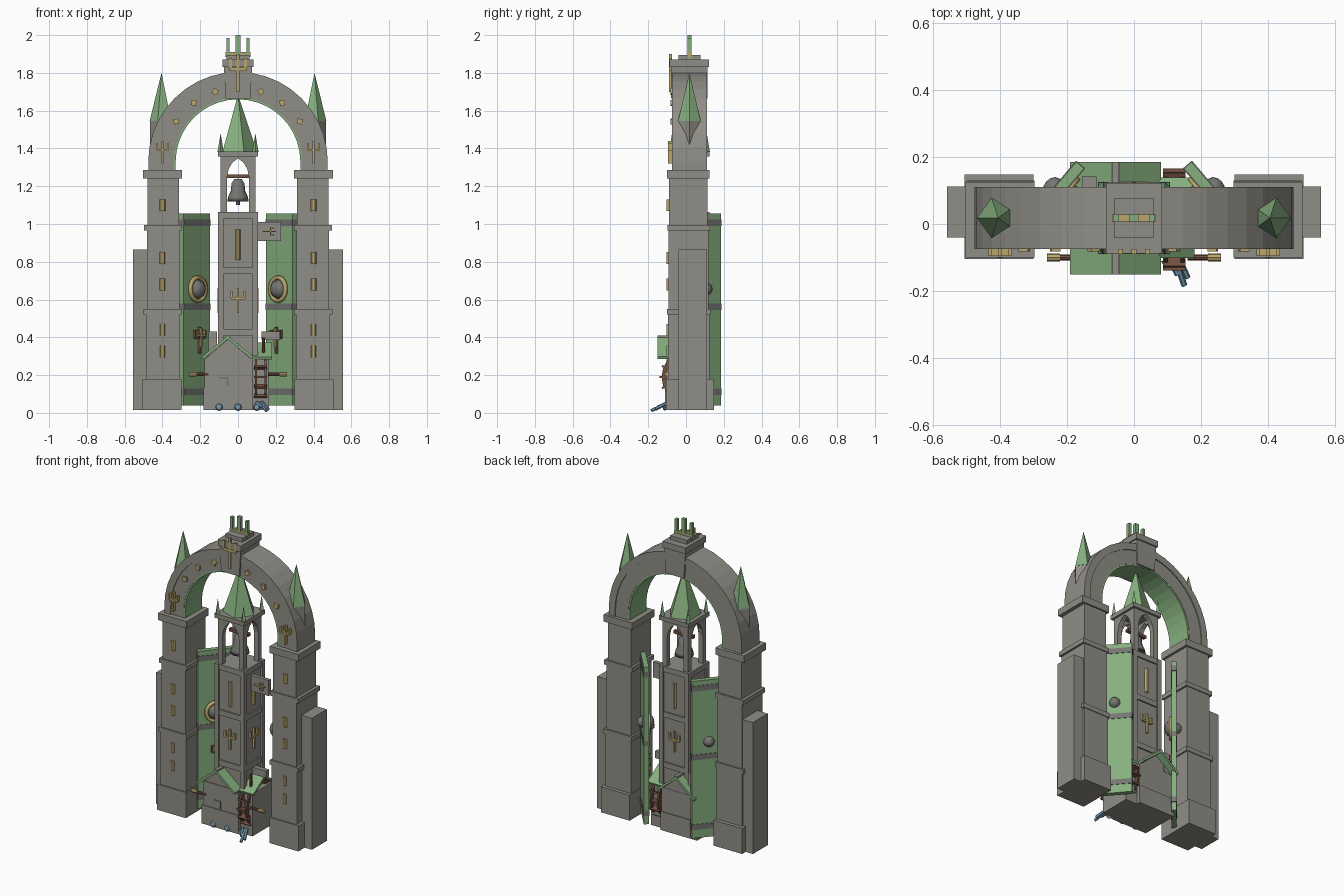
import bpy, bmesh
from math import pi, sin, cos, radians
from mathutils import Matrix, Vector

if "Cube" in bpy.data.objects:
    bpy.data.objects.remove(bpy.data.objects["Cube"])


def material(name, *rgb):
    m = bpy.data.materials.new(name)
    m.use_nodes = True
    m.diffuse_color = (*rgb, 1)
    m.node_tree.nodes["Principled BSDF"].inputs["Base Color"].default_value = (*rgb, 1)
    return m


STONE = material("stone", .28, .27, .24)
DARK = material("dark stone", .18, .18, .17)
GREEN = material("copper green", .24, .43, .21)
GOLD = material("old gold", .5, .38, .15)
BROWN = material("brown wood", .17, .08, .05)
BLUE = material("water blue", .2, .36, .48)

ID = Matrix.Identity(4)
MIRROR = Matrix.Scale(-1, 4, Vector((1, 0, 0)))
SIDES = (("right", ID), ("left", MIRROR))
CY = .018  # depth centre of the whole gate


def at(x, y, z):
    return Matrix.Translation((x, y, z))


def turn(deg, axis="Z"):
    return Matrix.Rotation(radians(deg), 4, axis)


def finish(name, mat, bm, M=ID):
    bm.transform(M)
    bmesh.ops.recalc_face_normals(bm, faces=bm.faces)
    me = bpy.data.meshes.new(name)
    bm.to_mesh(me)
    bm.free()
    me.materials.append(mat)
    ob = bpy.data.objects.new(name, me)
    bpy.context.collection.objects.link(ob)
    return ob


def boxes(name, mat, spans, M=ID):
    """Axis-aligned boxes, each (x0, x1, y0, y1, z0, z1)."""
    bm = bmesh.new()
    for x0, x1, y0, y1, z0, z1 in spans:
        T = at((x0 + x1) / 2, (y0 + y1) / 2, (z0 + z1) / 2)
        bmesh.ops.create_cube(bm, size=1, matrix=T @ Matrix.Diagonal((x1 - x0, y1 - y0, z1 - z0, 1)))
    return finish(name, mat, bm, M)


def prism(name, mat, pts, y0, y1, M=ID):
    """Outline in x and z, extruded along y."""
    bm = bmesh.new()
    f = bm.faces.new([bm.verts.new((x, y0, z)) for x, z in pts])
    out = bmesh.ops.extrude_face_region(bm, geom=[f])["geom"]
    bmesh.ops.translate(bm, vec=(0, y1 - y0, 0), verts=[v for v in out if isinstance(v, bmesh.types.BMVert)])
    return finish(name, mat, bm, M)


def lathe(name, mat, profile, segs, M=ID, smooth=False):
    bm = bmesh.new()
    vs = [bm.verts.new((r, 0, z)) for r, z in profile]
    es = [bm.edges.new(p) for p in zip(vs, vs[1:])]
    bmesh.ops.spin(bm, geom=vs + es, axis=(0, 0, 1), cent=(0, 0, 0), angle=2 * pi, steps=segs)
    bmesh.ops.remove_doubles(bm, verts=bm.verts, dist=1e-5)
    ob = finish(name, mat, bm, M)
    for p in ob.data.polygons:
        p.use_smooth = smooth
    return ob


def rod(name, mat, a, b, r, segs=8):
    a, b = Vector(a), Vector(b)
    R = (b - a).to_track_quat("Z", "Y").to_matrix().to_4x4()
    L = (b - a).length
    return lathe(name, mat, [(0, 0), (r, 0), (r, L), (0, L)], segs, Matrix.Translation(a) @ R)


def trident(name, M, h, w, mat=GOLD, t=.014):
    s = w * .09
    prongs = [(x - s, x + s, -t, 0, h * .08, top) for x, top in ((-w / 2, h * .38), (w / 2, h * .38))]
    boxes(name, mat, [(-s, s, -t, 0, -h / 2, h / 2), (-w / 2, w / 2, -t, 0, h * .05, h * .14)] + prongs, M)


def slit(name, M, w, h):
    """Long gold inlay with chamfered sides."""
    prism(name, GOLD, [(-w / 2, 0), (-w / 4, -.012), (w / 4, -.012), (w / 2, 0)], -h / 2, h / 2,
          M @ Matrix(((1, 0, 0, 0), (0, 0, 1, 0), (0, 1, 0, 0), (0, 0, 0, 1))))


def arc(r, z=1.33, n=20):
    return [(r * cos(pi * i / n), z + r * sin(pi * i / n)) for i in range(n + 1)]


def ring(name, mat, r0, r1, y0, y1, foot=1.28):
    """Stilted arch between two radii."""
    pts = [(r1, foot)] + arc(r1) + [(-r1, foot), (-r0, foot)] + arc(r0)[::-1] + [(r0, foot)]
    return prism(name, mat, pts, y0, y1)


# Arch with a raised outer course and a copper lining
ring("arch_ring", STONE, .34, .43, -.068, .104)
ring("arch_outer_course", STONE, .43, .475, -.074, .11)
ring("arch_lining", GREEN, .33, .34, -.066, .102)

# Piers, buttresses, pinnacles and doors on both sides
for side, S in SIDES:
    boxes(side + "_pier", STONE, [
        (.3, .505, -.105, .148, .015, .18), (.307, .487, -.095, .125, .18, .53),
        (.297, .5, -.1, .13, .52, .55), (.31, .483, -.092, .12, .55, .98),
        (.297, .497, -.098, .126, .965, .995), (.313, .478, -.09, .115, .99, 1.24),
        (.297, .502, -.1, .125, 1.24, 1.285)], S)
    boxes(side + "_buttress", STONE, [(.47, .557, -.04, .112, .015, .865)], S)
    P = S @ at(.405, CY, 0)
    lathe(side + "_pinnacle_post", STONE, [(.061, 1.29), (.061, 1.545), (0, 1.545)], 5, P)
    lathe(side + "_pinnacle", GREEN, [(0, 1.545), (.063, 1.545), (0, 1.8)], 5, P)
    for z in (1.1, .82, .68, .44, .325):
        slit(side + "_pier_inlay", S @ at(.4, -.09, z), .032, .062)
    trident(side + "_arch_trident", S @ at(.4, -.074, 1.38), .12, .058, t=.022)
    for deg in (33, 53, 72):
        a = radians(deg)
        boxes(side + "_arch_stud", GOLD, [(-.014, .014, -.012, .004, -.014, .014)],
              S @ at(.39 * cos(a), -.07, 1.33 + .39 * sin(a)) @ turn(45 - deg, "Y"))

    # Open door leaf swung backwards, built on the left of the view then mirrored
    D = S @ MIRROR @ at(-.3, .012, 0) @ turn(49.5)
    boxes(side + "_door", GREEN, [(0, .215, -.015, .015, .04, 1.055)], D)
    boxes(side + "_door_bands", DARK, [(-.001, .217, -.018, .018, z, z + .034) for z in (.095, .545, .99)], D)
    W = D @ at(.112, -.015, .655) @ turn(90, "X")
    lathe(side + "_door_ring", GOLD, [(.05, 0), (.073, 0), (.07, .014), (.053, .014), (.05, 0)], 24, W, True)
    lathe(side + "_door_boss", DARK, [(.05, 0), (.044, .022), (.025, .036), (0, .042)], 12, W, True)
    lathe(side + "_door_back_boss", DARK, [(.034, 0), (.028, .018), (.014, .028), (0, .03)], 10,
          D @ at(.112, .015, .655) @ turn(-90, "X"), True)
    trident(side + "_door_trident", D @ at(.125, -.015, .385), .14, .075, BROWN)
    trident(side + "_door_trident_face", D @ at(.125, -.022, .4), .1, .06)

# Keystone and crown
prism("keystone", STONE, [(-.065, 1.665), (.065, 1.665), (.075, 1.83), (-.075, 1.83)], -.08, .114)
boxes("keystone_cap", STONE, [(-.083, .083, -.088, .122, 1.83, 1.87), (-.06, .06, -.04, .076, 1.86, 1.895)])
trident("keystone_trident", at(0, -.075, 1.8), .2, .08)
boxes("crown_bar", GOLD, [(-.065, .065, .008, .028, 1.885, 1.91)])
boxes("crown_prongs", GREEN, [(x - w, x + w, CY - .011, CY + .011, 1.87, top)
                              for x, w, top in ((-.053, .009, 1.985), (0, .013, 2.0), (.053, .009, 1.985))])

# Bell tower: core, corner posts and rails
T = at(0, CY, 0)
boxes("tower_core", STONE, [(-.095, .095, -.095, .095, .1, 1.05)], T)
boxes("tower_rails", STONE, [(-.104, .104, -.104, .104, z, z + .035) for z in (.41, .735, 1.028)], T)
boxes("tower_posts", STONE, [(x - .015, x + .015, y - .015, y + .015, .1, 1.063)
                             for x in (-.092, .092) for y in (-.092, .092)], T)
belfry = [(-.092, 1.06), (-.092, 1.36), (.092, 1.36), (.092, 1.06), (.058, 1.06), (.058, 1.25),
          (.05, 1.29), (.03, 1.325), (0, 1.347), (-.03, 1.325), (-.05, 1.29), (-.058, 1.25), (-.058, 1.06)]
for i, face in enumerate(("front", "left", "back", "right")):
    F = T @ turn(90 * i)
    prism(face + "_belfry_arch", STONE, belfry, -.092, -.062, F)
    slit(face + "_tower_inlay", F @ at(0, -.095, .89), .024, .16)
    trident(face + "_tower_trident", F @ at(0, -.094, .595), .13, .068)
    lathe(face + "_corner_spirelet", GREEN, [(0, 1.38), (.017, 1.38), (0, 1.48)], 4, F @ at(-.092, -.092, 0))
boxes("tower_cornice", STONE, [(-.106, .106, -.106, .106, 1.357, 1.385)], T)
lathe("tower_spire", GREEN, [(0, 1.385), (.1, 1.385), (0, 1.685)], 5, T)
lathe("bell", DARK, [(0, 1.14), (.045, 1.13), (.057, 1.12), (.052, 1.145), (.038, 1.175), (.034, 1.215),
                     (.02, 1.237), (0, 1.24)], 16, T, True)
rod("bell_clapper", DARK, (0, CY, 1.1), (0, CY, 1.14), .011)
boxes("bell_beam", BROWN, [(-.07, .07, -.012, .012, 1.243, 1.262)], T)

# Hanging sign beside the tower
boxes("sign_board", STONE, [(.1, .228, -.012, .012, .91, 1.01)])
trident("sign_trident", at(.165, -.012, .96) @ turn(90, "Y"), .07, .04)

# House at the tower foot, with slab roofs
boxes("house_walls", STONE, [(-.183, .08, -.11, .148, .015, .135), (-.178, .076, -.104, .142, .13, .29)])
boxes("house_door_frame", DARK, [(-.1, -.05, -.107, -.1, .18, .19), (-.06, -.05, -.107, -.1, .14, .19)])
prism("house_gable", STONE, [(-.175, .285), (.07, .285), (-.053, .39)], -.1, .14)
for s in (-1, 1):
    prism("house_roof_slope", GREEN, [(-.055, .39), (-.055, .408), (-.055 + s * .136, .298), (-.055 + s * .13, .284)],
          -.15, .185)
boxes("house_ridge", STONE, [(-.066, -.044, -.15, .185, .398, .41)])
boxes("house_chimney", STONE, [(-.155, -.112, .105, .142, .3, .432)])

# Mill annex with its roof ridge across
boxes("mill_walls", STONE, [(.07, .165, -.088, .122, .015, .29)])
for s in (-1, 1):
    prism("mill_roof_slope", GREEN, [(0, .355), (0, .372), (s * .12, .296), (s * .115, .283)], -.18, -.075,
          at(0, CY, 0) @ turn(90))
boxes("mill_beam", STONE, [(.125, .222, -.03, 0, .385, .43)])
rod("mill_post", BROWN, (.135, -.06, .29), (.135, -.06, .4), .008)

# Water wheel running through the annex
wheel = at(.12, .013, .19) @ turn(90, "Y")
for x in (-.025, .025):
    lathe("wheel_rim", BROWN, [(.12, x - .006), (.142, x - .006), (.142, x + .006), (.12, x + .006), (.12, x - .006)],
          20, wheel)
for i in range(16):
    boxes("wheel_paddle", BROWN, [(.115, .152, -.005, .005, -.034, .034)], wheel @ turn(22.5 * i))
for s, x in ((-1, .155), (1, .16)):
    rod("side_spindle", BROWN, (s * x, -.1, .205), (s * .25, -.1, .205), .009)
    rod("spindle_cap", GOLD, (s * .22, -.1, .205), (s * .26, -.1, .205), .012)

# Water outlets and the stream under the wheel
for x in (-.1, 0, .1):
    lathe("water_outlet", BLUE, [(0, 0), (.02, .002), (.014, .012), (0, .016)], 8, at(x, -.108, .03) @ turn(90, "X"))
for x, y, z in ((.13, -.15, .03), (.15, -.183, .012), (.16, -.16, .02)):
    rod("water_stream", BLUE, (x - .03, -.095, .055), (x, y, z), .009, 6)
